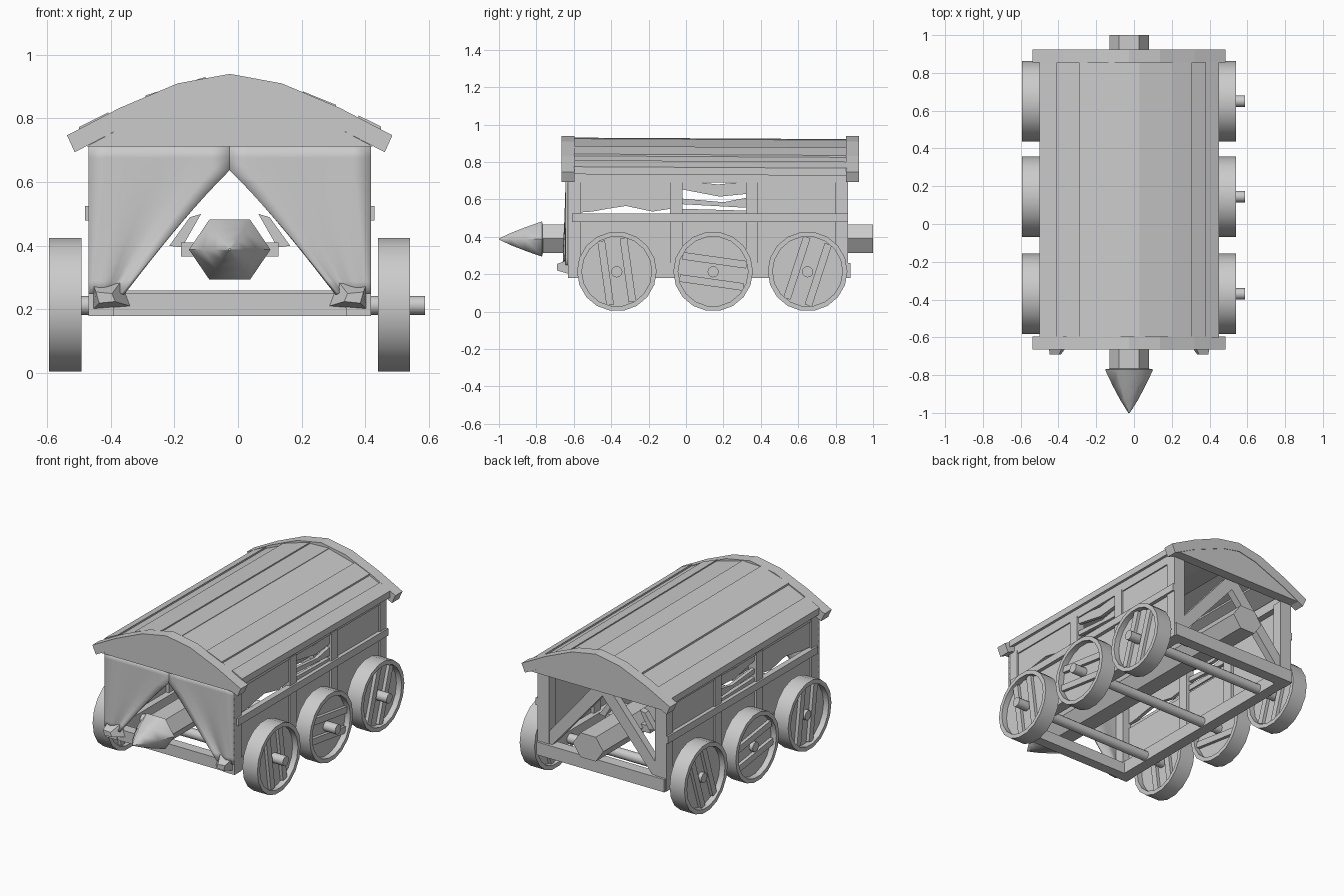
import bpy, bmesh, math
from mathutils import Matrix, Vector

if "Cube" in bpy.data.objects:
    bpy.data.objects.remove(bpy.data.objects["Cube"])

CX = -0.026                      # the wagon body sits slightly off centre
wood = bpy.data.materials.new("grey_wood")
wood.diffuse_color = (0.6, 0.6, 0.6, 1)
wood.use_nodes = True
wood.node_tree.nodes["Principled BSDF"].inputs["Base Color"].default_value = wood.diffuse_color


def finish(name, bm, smooth=None):
    bmesh.ops.recalc_face_normals(bm, faces=bm.faces)
    me = bpy.data.meshes.new(name)
    bm.to_mesh(me)
    bm.free()
    me.materials.append(wood)
    ob = bpy.data.objects.new(name, me)
    ob.location.x = CX
    bpy.context.collection.objects.link(ob)
    if smooth:
        bpy.ops.object.select_all(action='DESELECT')
        ob.select_set(True)
        bpy.context.view_layer.objects.active = ob
        bpy.ops.object.shade_smooth_by_angle(angle=math.radians(smooth))
    return ob


def box(name, x0, x1, y0, y1, z0, z1):
    bm = bmesh.new()
    m = Matrix.Translation(((x0 + x1) / 2, (y0 + y1) / 2, (z0 + z1) / 2))
    bmesh.ops.create_cube(bm, size=1, matrix=m @ Matrix.Diagonal((x1 - x0, y1 - y0, z1 - z0, 1)))
    return finish(name, bm)


def prism(name, pts, a, b, axis='y', drop=0.0):
    """Extrude an outline (x,z) along y, or (y,z) along x; drop lowers the far end."""
    bm = bmesh.new()
    put = (lambda p, t, d: (p[0], t, p[1] - d)) if axis == 'y' else (lambda p, t, d: (t, p[0], p[1] - d))
    A = [bm.verts.new(put(p, a, 0)) for p in pts]
    B = [bm.verts.new(put(p, b, drop)) for p in pts]
    bm.faces.new(A)
    bm.faces.new(B[::-1])
    for i in range(len(pts)):
        j = (i + 1) % len(pts)
        bm.faces.new((A[i], A[j], B[j], B[i]))
    return finish(name, bm)


def lathe(name, prof, n, loc, axis, closed=False, smooth=35, phase=0.0, squash=1.0):
    """Spin (radius, along) points around an x or y axis; closed makes a ring."""
    bm = bmesh.new()
    rings = []
    for r, t in prof:
        ring = []
        for i in range(n):
            a = phase + 2 * math.pi * i / n
            u, w = r * math.cos(a), r * math.sin(a) * squash
            v = (t, u, w) if axis == 'x' else (u, t, w)
            ring.append(bm.verts.new(Vector(v) + Vector(loc)))
        rings.append(ring)
    pairs = list(zip(rings, rings[1:]))
    if closed:
        pairs.append((rings[-1], rings[0]))
    else:
        bm.faces.new(rings[0])
        bm.faces.new(rings[-1])
    for p, q in pairs:
        for i in range(n):
            j = (i + 1) % n
            bm.faces.new((p[i], p[j], q[j], q[i]))
    return finish(name, bm, smooth)


def mirrored(half):
    return [(-x, z) for x, z in half[:0:-1]] + half


# roof arch: outer and inner outlines
outer = mirrored([(0, .94), (.164, .91), (.346, .833), (.511, .747)])
inner = mirrored([(0, .883), (.123, .858), (.352, .764), (.487, .694)])


def arch(x):
    for (x0, z0), (x1, z1) in zip(outer, outer[1:]):
        if x0 <= x <= x1:
            return z0 + (z1 - z0) * (x - x0) / (x1 - x0)


# arched gable ends with filled panels
for name, y0, y1 in (("front", -.665, -.595), ("rear", .855, .925)):
    prism(name + "_arch", outer + inner[::-1], y0, y1)
    prism(name + "_gable_panel", [(-.45, .712)] + inner[1:-1] + [(.45, .712)], y0 + .003, y1 - .003)

# roof boards
edges = [-.474, -.385, -.264, -.08, .05, .23, .33, .405, .471]
lift = [.012, .0, .010, .002, .0, .008, .0, .012]
for i, (x0, x1) in enumerate(zip(edges, edges[1:])):
    za, zb = arch(x0) - .005 + lift[i], arch(x1) - .005 + lift[i]
    prism("roof_board", [(x0, za), (x1 + .004, zb), (x1 + .004, zb - .04), (x0, za - .04)],
          -.60, .86, drop=.008)

# bottom cross beams
box("front_beam", -.44, .44, -.625, -.56, .18, .25)
box("rear_beam", -.44, .44, .81, .88, .18, .26)

for s in (-1, 1):
    def side(name, a, b, *yz):
        box(name, min(s * a, s * b), max(s * a, s * b), *yz)

    # frame of one side
    side("sill", .37, .44, -.62, .88, .18, .26)
    side("top_plate", .37, .44, -.60, .86, .69, .75)
    side("side_rail", .42, .455, -.61, .865, .48, .525)
    for y0, y1 in ((-.63, -.565), (.80, .865)):
        side("corner_post", .365, .444, y0, y1, .18, .71)
    for y0, y1 in ((-.085, -.02), (.32, .385)):
        side("middle_post", .39, .444, y0, y1, .25, .70)

    # wall boards, some of them broken
    side("lower_wall", .41, .432, -.58, .82, .25, .50)
    side("rear_upper_wall", .41, .432, .38, .81, .50, .70)
    w = (s * .41, s * .432, 'x')
    prism("broken_front_board", [(-.57, .70), (-.57, .53), (-.50, .535), (-.42, .55), (-.32, .565),
                                 (-.18, .535), (-.08, .55), (-.08, .70)], *w)
    prism("broken_board", [(-.03, .69), (.08, .69), (.17, .68), (.33, .695), (.33, .63), (.18, .615),
                           (-.03, .655)], *w)
    prism("broken_board", [(-.03, .605), (.2, .585), (.33, .61), (.33, .555), (-.03, .575)], *w)
    prism("low_splinter_board", [(-.03, .55), (.33, .54), (.33, .515), (-.03, .515)], *w)

    # rear diagonal brace
    prism("rear_brace", [(0, .71), (s * .05, .71), (s * .40, .30), (s * .40, .235), (s * .365, .235),
                         (0, .655)], .815, .86)
    # inner strut beside the ram
    prism("ram_strut", [(s * .09, .50), (s * .125, .49), (s * .19, .40), (s * .15, .395)], .58, .62)

    # front curtain half, pulled aside
    bm = bmesh.new()
    rows, cols, grid = 12, 8, []
    for r in range(rows + 1):
        t = r / rows
        z = .715 - .465 * t
        d = max(0, (.635 - z) / .385)
        xi = .335 * d ** .92
        line = []
        for c in range(cols + 1):
            u = c / cols
            x = xi + (.444 - xi) * u
            y = -.637 - .018 * math.sin(u * 9 + 2 * t) * t * (1 - u)
            line.append(bm.verts.new((s * x, y, z)))
        grid.append(line)
    for r in range(rows):
        for c in range(cols):
            bm.faces.new((grid[r][c], grid[r][c + 1], grid[r + 1][c + 1], grid[r + 1][c]))
    ob = finish("front_curtain", bm, 60)
    mod = ob.modifiers.new("thickness", 'SOLIDIFY')
    mod.thickness, mod.offset = .012, 0

    # gathered curtain end
    bm = bmesh.new()
    pts = [(.31, -.62, .21), (.43, -.62, .20), (.43, -.62, .28), (.34, -.62, .29),
           (.36, -.69, .225), (.41, -.69, .22), (.42, -.69, .255), (.37, -.69, .25)]
    v = [bm.verts.new((s * x, y, z)) for x, y, z in pts]
    for f in ((0, 1, 2, 3), (4, 5, 6, 7), (0, 1, 5, 4), (1, 2, 6, 5), (2, 3, 7, 6), (3, 0, 4, 7)):
        bm.faces.new([v[i] for i in f])
    finish("curtain_knot", bm)

    # wheels: rim, recessed disc and two battens
    for y, tilt in ((-.37, 8), (.145, 82 + 180), (.65, -18)):
        c = (s * .516, y, .215)
        lathe("wheel_rim", [(.213, -.051), (.213, .051), (.187, .051), (.187, -.051)], 18, c, 'x', closed=True)
        lathe("wheel_disc", [(.19, -.015), (.19, .015)], 18, c, 'x')
        for off in (-.06, .06):
            bm = bmesh.new()
            m = (Matrix.Translation(c) @ Matrix.Rotation(math.radians(tilt), 4, 'X')
                 @ Matrix.Translation((0, off, 0)) @ Matrix.Diagonal((.07, .04, .345, 1)))
            bmesh.ops.create_cube(bm, size=1, matrix=m)
            finish("wheel_batten", bm)

# axles
for y in (-.37, .145, .65):
    lathe("axle", [(.03, -.555), (.03, .614)], 12, (0, y, .213), 'x')

# ram with pointed head and cross bar
lathe("ram_log", [(.105, -.80), (.105, 1.0)], 6, (0, 0, .39), 'y', smooth=None, squash=.83)
lathe("ram_head", [(.10, -.765), (.128, -.77), (.085, -.86), (.045, -.935), (.004, -1.0)], 6,
      (0, 0, .388), 'y', smooth=62, squash=.85)
box("ram_cross_bar", -.153, .153, .56, .61, .367, .41)
